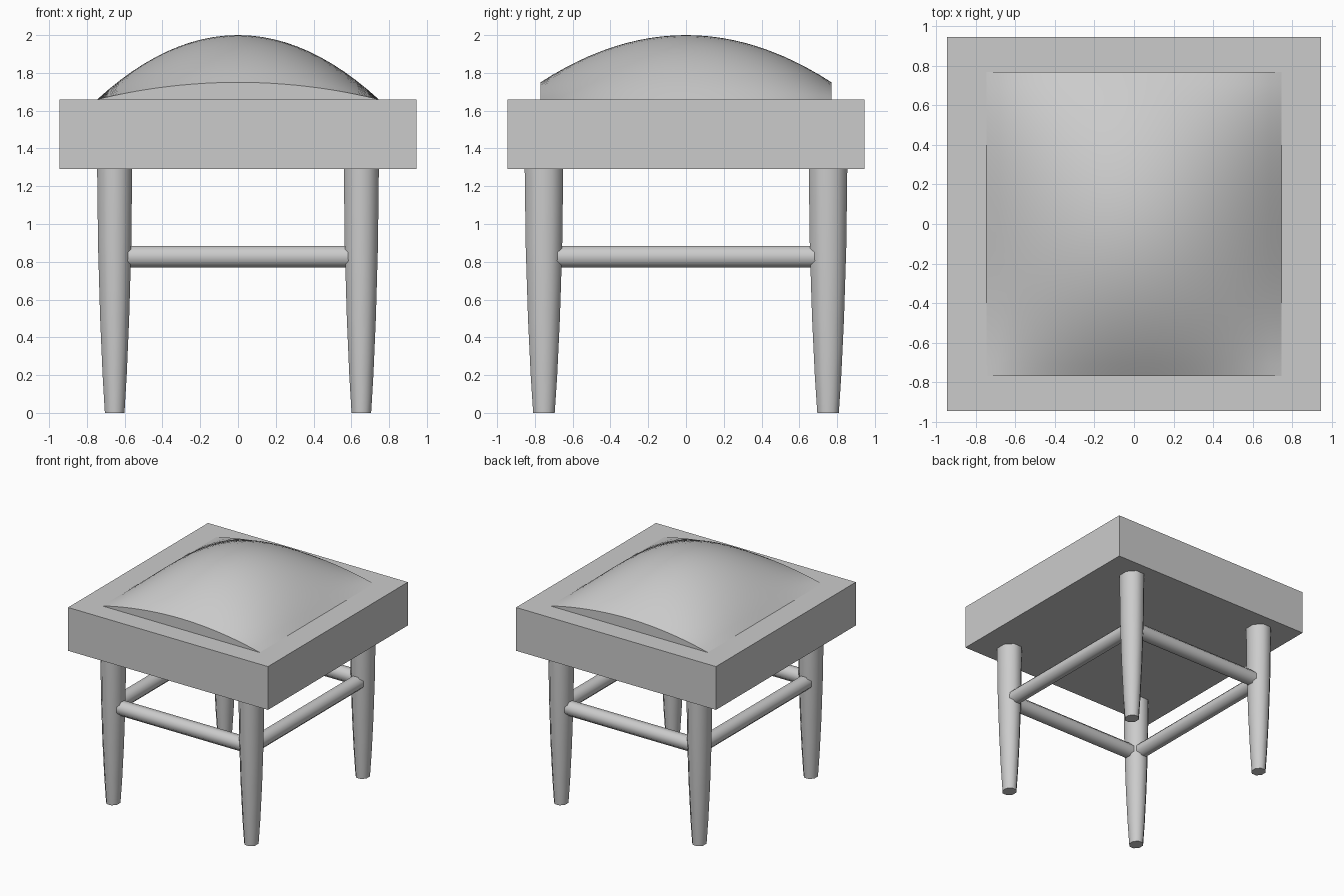
import bpy
import bmesh
from math import radians, pi
from mathutils import Matrix

cube = bpy.data.objects.get("Cube")
if cube:
    bpy.data.objects.remove(cube, do_unlink=True)

grey = bpy.data.materials.new("plain grey")
grey.use_nodes = True
COLOUR = (0.6, 0.6, 0.6, 1)
grey.diffuse_color = COLOUR
grey.node_tree.nodes["Principled BSDF"].inputs["Base Color"].default_value = COLOUR

SEAT_TOP, SEAT_BOTTOM, SEAT_HALF = 1.66, 1.29, 0.945
LEG_X, LEG_Y = 0.653, 0.752


def finish(bm, name, angle=40):
    bmesh.ops.recalc_face_normals(bm, faces=bm.faces)
    mesh = bpy.data.meshes.new(name)
    bm.to_mesh(mesh)
    bm.free()
    mesh.materials.append(grey)
    obj = bpy.data.objects.new(name, mesh)
    bpy.context.collection.objects.link(obj)
    bpy.ops.object.select_all(action="DESELECT")
    obj.select_set(True)
    bpy.context.view_layer.objects.active = obj
    bpy.ops.object.shade_smooth_by_angle(angle=radians(angle))
    return obj


# Square seat frame
bm = bmesh.new()
size = Matrix.Diagonal((2 * SEAT_HALF, 2 * SEAT_HALF, SEAT_TOP - SEAT_BOTTOM, 1))
bmesh.ops.create_cube(bm, size=1, matrix=Matrix.Translation((0, 0, (SEAT_TOP + SEAT_BOTTOM) / 2)) @ size)
finish(bm, "seat_frame")

# Domed cushion with upright front and back ends
bm = bmesh.new()
bmesh.ops.create_grid(bm, x_segments=24, y_segments=24, size=1)
ends = [e for e in bm.edges if e.is_boundary and abs(e.verts[0].co.y + e.verts[1].co.y) > 1.99]
for v in bm.verts:
    u, w = v.co.x, v.co.y
    v.co = (0.745 * u, 0.77 * w, SEAT_TOP + (1 - u * u) * (0.34 - 0.25 * w * w))
skirt = bmesh.ops.extrude_edge_only(bm, edges=ends)["geom"]
for v in skirt:
    if isinstance(v, bmesh.types.BMVert):
        v.co.z = SEAT_TOP - 0.01
finish(bm, "cushion")

# Tapered legs, as (height, half width) rings
PROFILE = [(0, 0.052), (0.2, 0.064), (0.5, 0.077), (0.88, 0.088), (1.3, 0.093)]
for side, sx in (("right", -1), ("left", 1)):
    for end, sy in (("front", -1), ("back", 1)):
        bm = bmesh.new()
        rings = []
        for z, r in PROFILE:
            place = (Matrix.Translation((sx * LEG_X, sy * LEG_Y, z))
                     @ Matrix.Diagonal((1, 1.1, 1, 1)) @ Matrix.Rotation(pi / 8, 4, "Z"))
            rings.append(bmesh.ops.create_circle(bm, segments=8, radius=r * 1.08, matrix=place)["verts"])
        for low, high in zip(rings, rings[1:]):
            for i in range(8):
                j = (i + 1) % 8
                bm.faces.new((low[i], low[j], high[j], high[i]))
        bm.faces.new(rings[0])
        bm.faces.new(rings[-1])
        finish(bm, f"{end}_{side}_leg", 50)


# Rails joining neighbouring legs
def rail(name, location, length, axis):
    bm = bmesh.new()
    turn = Matrix.Rotation(pi / 2, 4, axis) @ Matrix.Rotation(pi / 8, 4, "Z")
    bmesh.ops.create_cone(bm, cap_ends=True, segments=8, radius1=0.062, radius2=0.062,
                          depth=length, matrix=Matrix.Translation(location) @ turn)
    finish(bm, name, 50)


for name, s in (("front", -1), ("back", 1)):
    rail(f"{name}_rail", (0, s * LEG_Y, 0.827), 2 * LEG_X, "Y")
for name, s in (("right", -1), ("left", 1)):
    rail(f"{name}_rail", (s * LEG_X, 0, 0.827), 2 * LEG_Y, "X")
